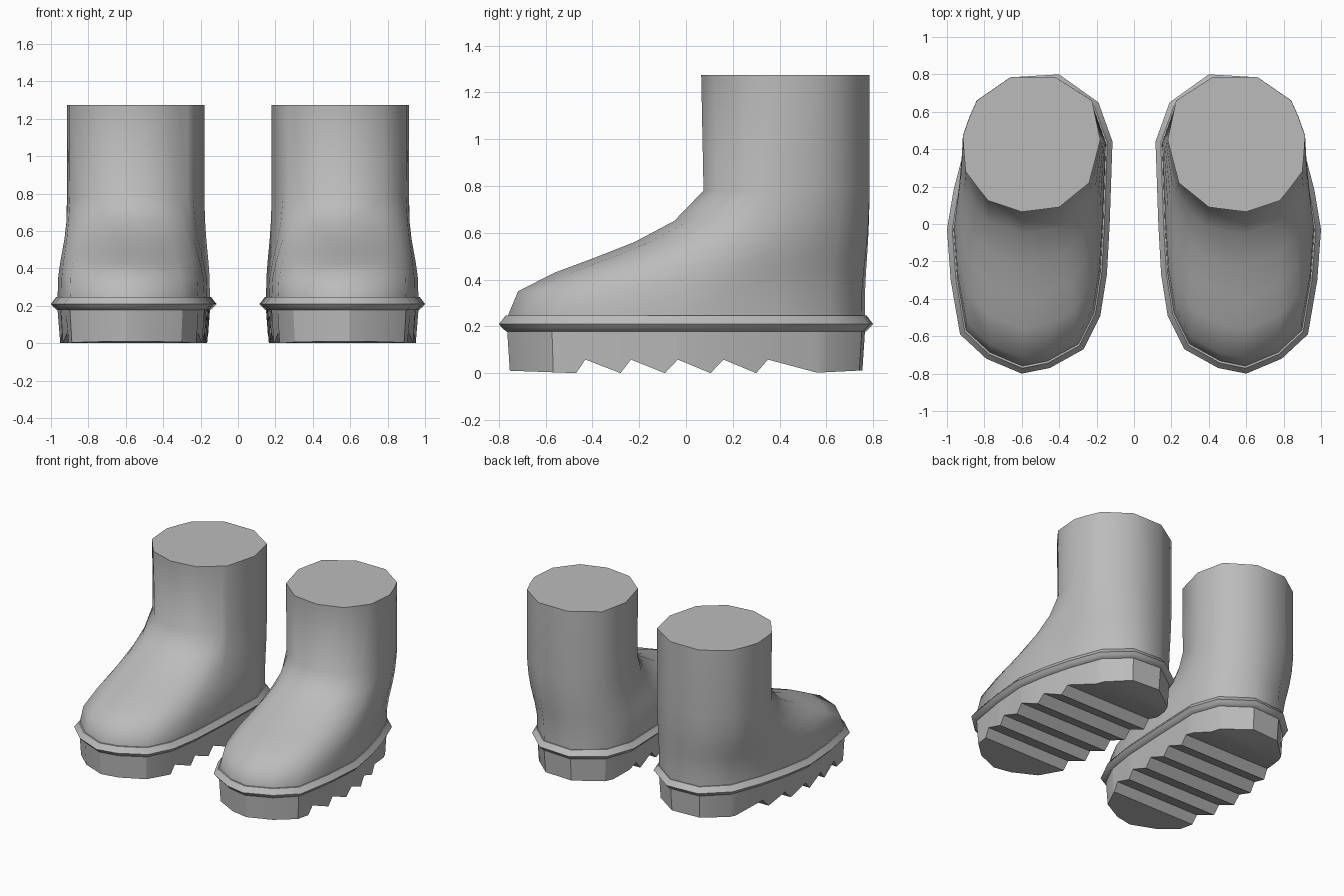
import bpy, bmesh, math
from mathutils import Vector

if "Cube" in bpy.data.objects:
    bpy.data.objects.remove(bpy.data.objects["Cube"])

# Matching outlines of one boot: widest foot edge and shaft rim (same point order)
FOOT = [(.65, .785), (.40, .80), (.19, .65), (.115, .44), (.13, 0), (.145, -.27),
        (.18, -.49), (.27, -.67), (.45, -.77), (.60, -.80), (.79, -.72), (.93, -.59),
        (.98, -.30), (1.0, -.03), (.965, .18), (.91, .39), (.82, .63)]
SHAFT = [(.66, .785), (.42, .785), (.225, .66), (.18, .45), (.24, .22), (.27, .195),
         (.31, .163), (.40, .09), (.50, .077), (.60, .065), (.78, .125), (.84, .20),
         (.90, .28), (.908, .37), (.915, .47), (.88, .57), (.84, .66)]
FOOT = [Vector(p) for p in FOOT]
SHAFT = [Vector(p) for p in SHAFT]

rubber = bpy.data.materials.new("light_grey")
rubber.diffuse_color = (.5, .5, .5, 1)
rubber.use_nodes = True
rubber.node_tree.nodes["Principled BSDF"].inputs["Base Color"].default_value = rubber.diffuse_color


def inset(pts, d):
    """Move a counter-clockwise outline inward by d."""
    out = []
    for i, p in enumerate(pts):
        a = (p - pts[i - 1]).normalized()
        b = (pts[(i + 1) % len(pts)] - p).normalized()
        n = Vector((-a.y - b.y, a.x + b.x)).normalized()
        out.append(p + n * d / max(.5, n.dot(Vector((-a.y, a.x)))))
    return out


def loft(bm, rings, closed=False):
    """Skin a list of (outline, height) rings; cap the ends unless closed."""
    vs = [[bm.verts.new((p.x, p.y, z)) for p in pts] for pts, z in rings]
    n = len(vs[0])
    pairs = list(zip(vs, vs[1:])) + ([(vs[-1], vs[0])] if closed else [])
    for lo, hi in pairs:
        for i in range(n):
            j = (i + 1) % n
            bm.faces.new((lo[i], lo[j], hi[j], hi[i]))
    if not closed:
        bm.faces.new(vs[0][::-1])
        bm.faces.new(vs[-1])
    return vs


def finish(bm, name, angle):
    """Make a smooth-shaded object mirrored into a pair."""
    bmesh.ops.recalc_face_normals(bm, faces=bm.faces)
    me = bpy.data.meshes.new(name)
    bm.to_mesh(me)
    bm.free()
    me.materials.append(rubber)
    me.shade_smooth()
    me.set_sharp_from_angle(angle=math.radians(angle))
    ob = bpy.data.objects.new(name, me)
    bpy.context.collection.objects.link(ob)
    mod = ob.modifiers.new("pair", 'MIRROR')
    mod.use_mirror_merge = False


# Upper: foot outline blends into the shaft as the instep rises
base = inset(FOOT, .035)
instep = [(.20, 0), (.25, .005), (.35, .055), (.43, .245), (.49, .44), (.56, .655),
          (.65, .86), (.78, 1.012), (1.275, 1)]
bm = bmesh.new()
loft(bm, [([a.lerp(b, f) for a, b in zip(base, SHAFT)], z) for z, f in instep])
finish(bm, "boot_upper", 50)

# Welt: ridged band around the foot
bm = bmesh.new()
loft(bm, [(inset(FOOT, d), z) for d, z in
          [(.06, .175), (.03, .178), (.012, .195), (0, .21), (.012, .225),
           (.028, .247), (.06, .247)]], closed=True)
finish(bm, "welt", 50)

# Sole: straight-sided slab whose underside follows a saw-tooth tread
TREAD = [(-.80, .012), (-.47, .0), (-.43, .058), (-.28, .0), (-.235, .058), (-.09, .0),
         (-.035, .058), (.105, .0), (.16, .058), (.30, .0), (.35, .058), (.56, .002),
         (.80, .014)]


def tread_height(y):
    for (y0, z0), (y1, z1) in zip(TREAD, TREAD[1:]):
        if y <= y1:
            return z0 + (z1 - z0) * (y - y0) / (y1 - y0)
    return TREAD[-1][1]


bm = bmesh.new()
loft(bm, [(inset(FOOT, .045), 0), (inset(FOOT, .033), .2)])
for y, _ in TREAD[1:-1]:
    bmesh.ops.bisect_plane(bm, geom=bm.verts[:] + bm.edges[:] + bm.faces[:],
                           plane_co=(0, y, 0), plane_no=(0, 1, 0))
for v in bm.verts:
    if v.co.z < .01:
        v.co.z = tread_height(v.co.y)
finish(bm, "sole", 30)
